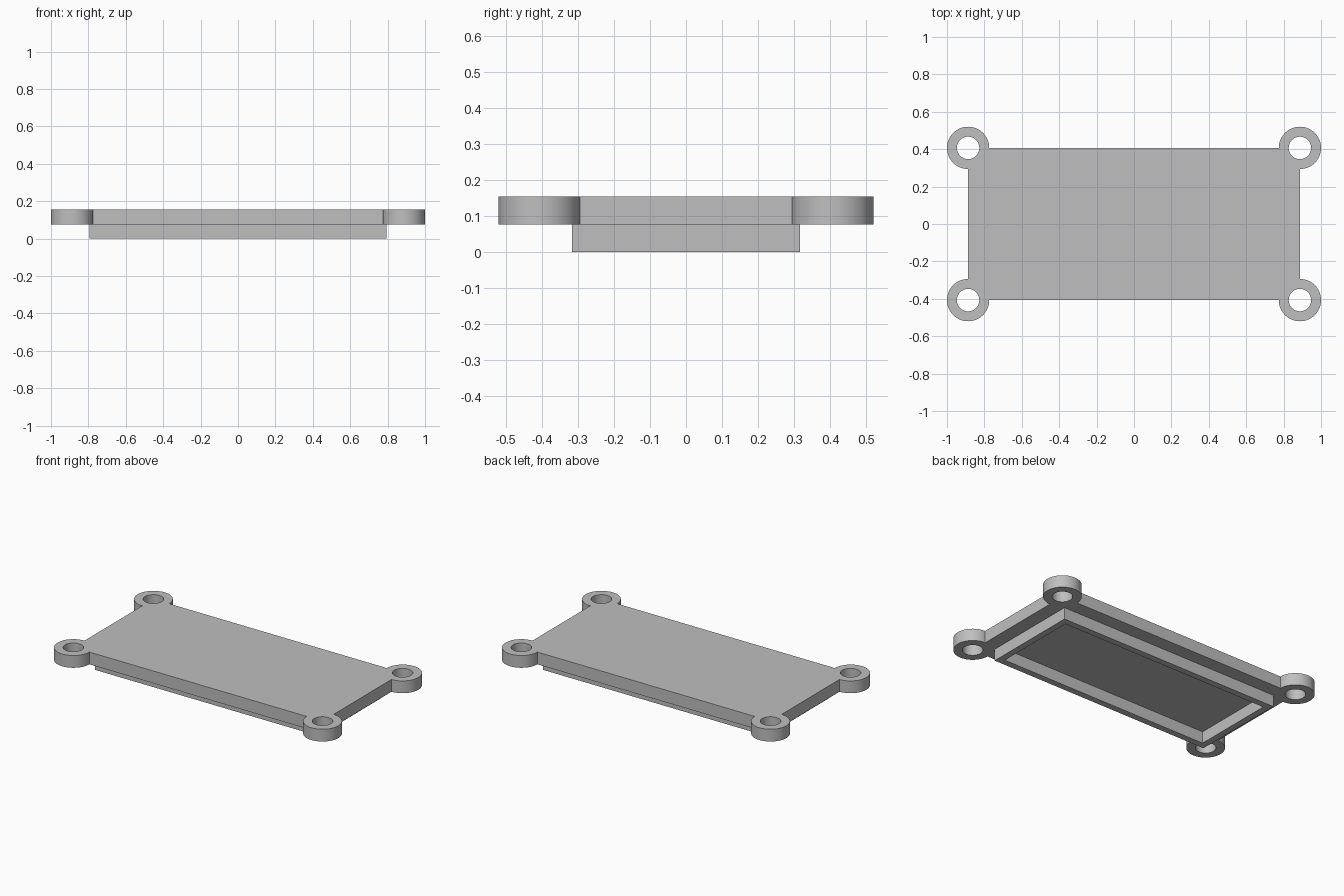
import bpy, bmesh
from math import cos, sin, pi, radians

cube = bpy.data.objects.get("Cube")
if cube:
    bpy.data.objects.remove(cube)

grey = bpy.data.materials.new("light grey")
grey.use_nodes = True
colour = (0.52, 0.52, 0.52, 1)
grey.diffuse_color = colour
grey.node_tree.nodes["Principled BSDF"].inputs["Base Color"].default_value = colour

HX, HY = 0.887, 0.407        # ear centres, also the plate's half size
EAR_R, HOLE_R = 0.113, 0.06
Z_MID, Z_TOP = 0.076, 0.155


def arc(cx, cy, r, start, sweep, n):
    return [(cx + r * cos(start + sweep * i / n), cy + r * sin(start + sweep * i / n))
            for i in range(n + 1)]


def rect(hx, hy):
    return [(-hx, -hy), (hx, -hy), (hx, hy), (-hx, hy)]


def extruded(name, loops, z0, z1):
    """Solid from closed outlines; inner outlines become holes."""
    curve = bpy.data.curves.new(name + "_outline", 'CURVE')
    curve.dimensions = '2D'
    curve.fill_mode = 'BOTH'
    curve.extrude = (z1 - z0) / 2
    for loop in loops:
        spline = curve.splines.new('POLY')
        spline.points.add(len(loop) - 1)
        for p, (x, y) in zip(spline.points, loop):
            p.co = (x, y, 0, 1)
        spline.use_cyclic_u = True
    helper = bpy.data.objects.new(name + "_helper", curve)
    bpy.context.collection.objects.link(helper)
    bpy.context.view_layer.update()
    deps = bpy.context.evaluated_depsgraph_get()
    mesh = bpy.data.meshes.new_from_object(helper.evaluated_get(deps))
    bpy.data.objects.remove(helper)

    bm = bmesh.new()
    bm.from_mesh(mesh)
    bmesh.ops.remove_doubles(bm, verts=bm.verts, dist=0.0001)
    bmesh.ops.translate(bm, verts=bm.verts, vec=(0, 0, (z0 + z1) / 2))
    bmesh.ops.recalc_face_normals(bm, faces=bm.faces)
    bm.to_mesh(mesh)
    bm.free()
    mesh.name = name
    mesh.materials.clear()
    mesh.materials.append(grey)
    obj = bpy.data.objects.new(name, mesh)
    bpy.context.collection.objects.link(obj)
    bpy.ops.object.select_all(action='DESELECT')
    obj.select_set(True)
    bpy.context.view_layer.objects.active = obj
    bpy.ops.object.shade_smooth_by_angle(angle=radians(30))
    return obj


# Cover plate: a three-quarter round ear with a screw hole at each corner
outline, holes = [], []
for i, (sx, sy) in enumerate([(1, 1), (-1, 1), (-1, -1), (1, -1)]):
    cx, cy = sx * HX, sy * HY
    outline += arc(cx, cy, EAR_R, (i - 1) * pi / 2, 1.5 * pi, 48)
    holes.append(arc(cx, cy, HOLE_R, 0, 2 * pi, 48)[:-1])
extruded("cover_plate", [outline] + holes, Z_MID, Z_TOP)

# Locating lip: rectangular frame under the plate
LX, LY, WALL = 0.795, 0.317, 0.042
extruded("locating_lip", [rect(LX, LY), rect(LX - WALL, LY - WALL)], 0, Z_MID)
